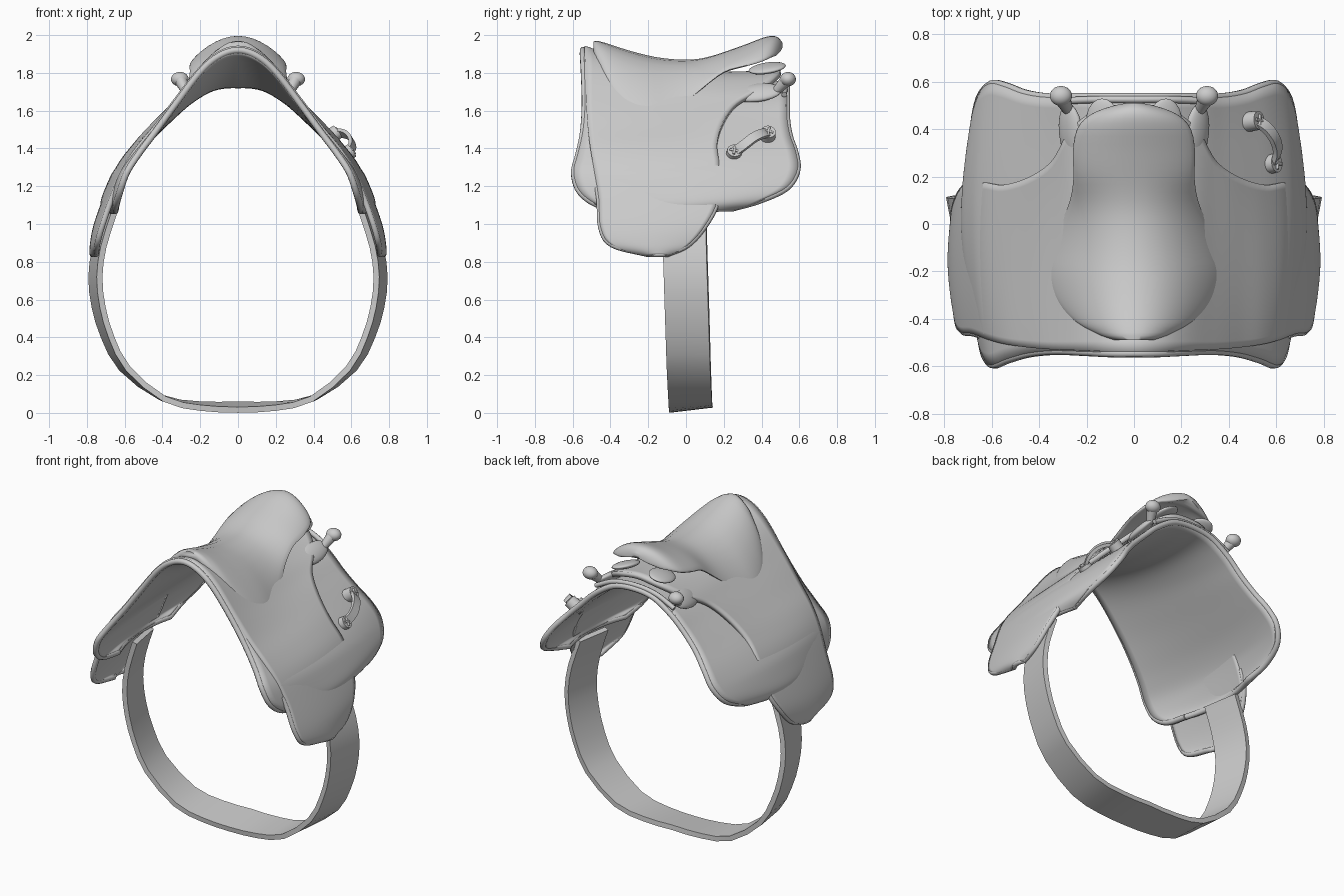
import bpy, bmesh, math
from mathutils import Vector

cube = bpy.data.objects.get("Cube")
if cube:
    bpy.data.objects.remove(cube, do_unlink=True)

leather = bpy.data.materials.new("grey leather")
leather.use_nodes = True
leather.diffuse_color = (0.6, 0.6, 0.6, 1)
leather.node_tree.nodes["Principled BSDF"].inputs["Base Color"].default_value = (0.6, 0.6, 0.6, 1)


def spline(pts, steps):
    """Smooth path through the points."""
    pts = [Vector(p) for p in pts]
    ext = [2 * pts[0] - pts[1]] + pts + [2 * pts[-1] - pts[-2]]
    out = []
    for a, b, c, d in zip(ext, ext[1:], ext[2:], ext[3:]):
        for k in range(steps):
            t = k / steps
            out.append(b + 0.5 * t * (c - a + t * (2 * a - 5 * b + 4 * c - d + t * (3 * (b - c) + d - a))))
    return out + [pts[-1]]


def mirrored(half):
    return [(-p[0], *p[1:]) for p in reversed(half[1:])] + list(half)


def smooth(ob, angle=50):
    bpy.ops.object.select_all(action="DESELECT")
    ob.select_set(True)
    bpy.context.view_layer.objects.active = ob
    if ob.type == "CURVE":
        bpy.ops.object.convert(target="MESH")
    bpy.ops.object.shade_smooth_by_angle(angle=math.radians(angle))
    return ob


def loft(name, rows, closed=False, caps=False, angle=50):
    """Skin a list of equally long point rows."""
    bm = bmesh.new()
    grid = [[bm.verts.new(p) for p in row] for row in rows]
    n = len(grid[0])
    for r, s in zip(grid, grid[1:]):
        for i in range(n if closed else n - 1):
            j = (i + 1) % n
            bm.faces.new((r[i], r[j], s[j], s[i]))
    if caps:
        bm.faces.new(grid[0])
        bm.faces.new(grid[-1])
    bmesh.ops.recalc_face_normals(bm, faces=bm.faces)
    me = bpy.data.meshes.new(name)
    bm.to_mesh(me)
    bm.free()
    me.materials.append(leather)
    ob = bpy.data.objects.new(name, me)
    bpy.context.collection.objects.link(ob)
    return smooth(ob, angle)


def tube(name, pts, radius):
    cu = bpy.data.curves.new(name, "CURVE")
    cu.dimensions = "3D"
    cu.bevel_depth, cu.bevel_resolution, cu.use_fill_caps = radius, 2, True
    sp = cu.splines.new("POLY")
    sp.points.add(len(pts) - 1)
    for q, p in zip(sp.points, pts):
        q.co = (*p, 1)
    cu.materials.append(leather)
    ob = bpy.data.objects.new(name, cu)
    bpy.context.collection.objects.link(ob)
    return smooth(ob)


def strip(name, pts, widths, thick):
    """Flat band along a path; widths are half-width vectors."""
    rows = []
    for i, (p, w) in enumerate(zip(pts, widths)):
        t = pts[min(i + 1, len(pts) - 1)] - pts[max(i - 1, 0)]
        n = t.cross(w).normalized() * thick / 2
        rows.append([p - w - n, p + w - n, p + w + n, p - w + n])
    return loft(name, rows, True, True, 35)


def draped(name, front, back, sag, bulge, thick):
    """Sheet hung over the arch between a front and a back edge; returns its grid."""
    f, b = spline(mirrored(front), 5), spline(mirrored(back), 5)
    rows = []
    for p, q in zip(f, b):
        row = []
        for k in range(25):
            v = k / 24
            hump = 4 * v * (1 - v)
            low = min(1, abs(p.x) / 0.6)
            c = p.lerp(q, v)
            c.z -= sag * hump * (1 - low)
            c.x += math.copysign(bulge * hump * low ** 2, c.x) if abs(c.x) > 0.001 else 0
            row.append(c)
        rows.append(row)
    ob = loft(name, rows)
    mod = ob.modifiers.new("thickness", "SOLIDIFY")
    mod.thickness, mod.offset = thick, 0
    return rows


# Under pad with a rolled rim all round
pad_rows = draped(
    "under_pad",
    [(0, -.545, 1.92), (.1, -.545, 1.89), (.2, -.54, 1.805), (.33, -.535, 1.635), (.44, -.545, 1.485),
     (.53, -.57, 1.365), (.59, -.592, 1.27), (.625, -.56, 1.17), (.645, -.46, 1.1), (.65, -.3, 1.07)],
    [(0, .535, 1.745), (.14, .535, 1.725), (.27, .535, 1.645), (.37, .535, 1.55), (.46, .55, 1.46),
     (.54, .58, 1.37), (.6, .588, 1.28), (.65, .53, 1.19), (.675, .39, 1.125), (.665, .25, 1.085)],
    .07, -.05, .034)
rim = [r[0] for r in pad_rows] + pad_rows[-1][1:-1] + [r[-1] for r in reversed(pad_rows)] + pad_rows[0][-2:0:-1]
tube("under_pad_rim", rim + rim[:1], .018)

# Skirt with the long side flaps, rolled only round the free lower edges
flap_rows = draped(
    "side_flaps",
    [(0, -.54, 1.93), (.1, -.54, 1.9), (.2, -.535, 1.815), (.33, -.53, 1.65), (.44, -.52, 1.505),
     (.535, -.505, 1.39), (.605, -.485, 1.28), (.67, -.46, 1.13), (.722, -.45, .98), (.745, -.39, .89), (.752, -.2, .84)],
    [(0, .5, 1.81), (.14, .49, 1.785), (.26, .4, 1.71), (.335, .27, 1.635), (.43, .2, 1.54),
     (.54, .165, 1.42), (.625, .175, 1.3), (.7, .165, 1.12), (.745, .1, .99), (.76, .01, .89), (.757, -.1, .84)],
    .065, .016, .03)
for rows, label in ((flap_rows, "right"), (flap_rows[::-1], "left")):
    low = [r for r in rows if abs(r[0].x) > .64 and r[0].x * rows[0][0].x > 0]
    tube(label + "_flap_rim", [r[0] for r in reversed(low)] + rows[0][1:-1] + [r[-1] for r in low], .016)

# Seat: each station is y, half width, side drop
stations = spline([(-.47, .14, .06), (-.43, .22, .13), (-.38, .285, .2), (-.3, .345, .26), (-.2, .372, .275),
                   (-.1, .355, .25), (0, .31, .18), (.1, .27, .11), (.2, .255, .065), (.3, .258, .07), (.4, .24, .08),
                   (.46, .185, .065), (.495, .1, .04), (.51, .03, .02)], 3)
crown = spline([(-.5, 1.962, 0), (-.46, 1.968, 0), (-.3, 1.918, 0), (-.15, 1.882, 0), (0, 1.87, 0), (.12, 1.885, 0),
                (.3, 1.945, 0), (.42, 1.99, 0), (.48, 1.992, 0), (.515, 1.955, 0)], 4)


def crown_z(y):
    for a, b in zip(crown, crown[1:]):
        if y <= b.x:
            return a.y + (b.y - a.y) * (y - a.x) / (b.x - a.x)
    return crown[-1].y


rings = []
for y, w, drop in [(-.49, .08, .03)] + [tuple(s) for s in stations]:
    ring = []
    for k in range(32):
        a = math.tau * k / 32
        s = math.cos(a)
        pad = .04 * min(1, w / .15)
        ring.append((w * s, y, crown_z(y) - pad - drop * abs(s) ** 2.05 + pad * math.sin(a)))
    rings.append(ring)
loft("seat", rings, True, True, 70)

# Girth strap running under the belly
half = [(0, .025, .031), (.2, .024, .036), (.4, .022, .078), (.6, .015, .235), (.69, .01, .4),
        (.738, .005, .56), (.755, 0, .72), (.733, -.005, .88), (.675, -.008, 1.06)]
girth = spline(mirrored(half), 2)
strip("girth_strap", girth,
      [Vector((.022 * p.x / .75, .115, .015 * max(0, 1 - abs(p.x) / .6))) for p in girth], .031)

# Rear rail along the back of the pad
tube("rear_rail", spline(mirrored([(0, .525, 1.765), (.15, .525, 1.747), (.28, .52, 1.685)]), 6), .015)


def ball(name, loc, scale, rot=(0, 0, 0)):
    bpy.ops.mesh.primitive_uv_sphere_add(segments=20, ring_count=12, location=loc, rotation=rot)
    ob = bpy.context.object
    ob.name, ob.scale = name, scale
    ob.data.materials.append(leather)
    smooth(ob)


def cylinder(name, a, b, r1, r2):
    a, b = Vector(a), Vector(b)
    bpy.ops.mesh.primitive_cone_add(vertices=16, radius1=r1, radius2=r2, depth=(b - a).length, location=(a + b) / 2,
                                    rotation=(b - a).to_track_quat("Z", "Y").to_euler())
    ob = bpy.context.object
    ob.name = name
    ob.data.materials.append(leather)
    smooth(ob)


# Rear knobs on stems, and soft tabs under the seat back
for side, label in ((1, "left"), (-1, "right")):
    ball(label + "_knob", (side * .308, .54, 1.767), (.047, .042, .038))
    cylinder(label + "_knob_stem", (side * .275, .475, 1.7), (side * .302, .528, 1.758), .022, .034)
    ball(label + "_seat_tab", (side * .13, .43, 1.825), (.075, .1, .022), (.15, side * .3, 0))
    ball(label + "_side_tab", (side * .265, .38, 1.695), (.065, .13, .028), (.15, side * .75, 0))

# Carrying loop on the left side, held by two cross-head studs
out = Vector((.8, .1, .58)).normalized()
path = spline([(.515, .435, 1.48), (.56, .405, 1.478), (.593, .36, 1.458), (.606, .31, 1.42), (.59, .255, 1.38)], 5)
across = out.cross(path[-1] - path[0]).normalized()
strip("carrying_loop", path, [across * .026] * len(path), .02)
up = out.cross(across)
for label, spot in (("rear", path[0]), ("front", path[-1])):
    cylinder(label + "_stud", spot - out * .045, spot + out * .016, .043, .039)
    for turn in (1, -1):
        arm = (across + up * turn).normalized() * .026
        tube(label + "_stud_cross", [spot + out * .018 - arm, spot + out * .018 + arm], .007)
